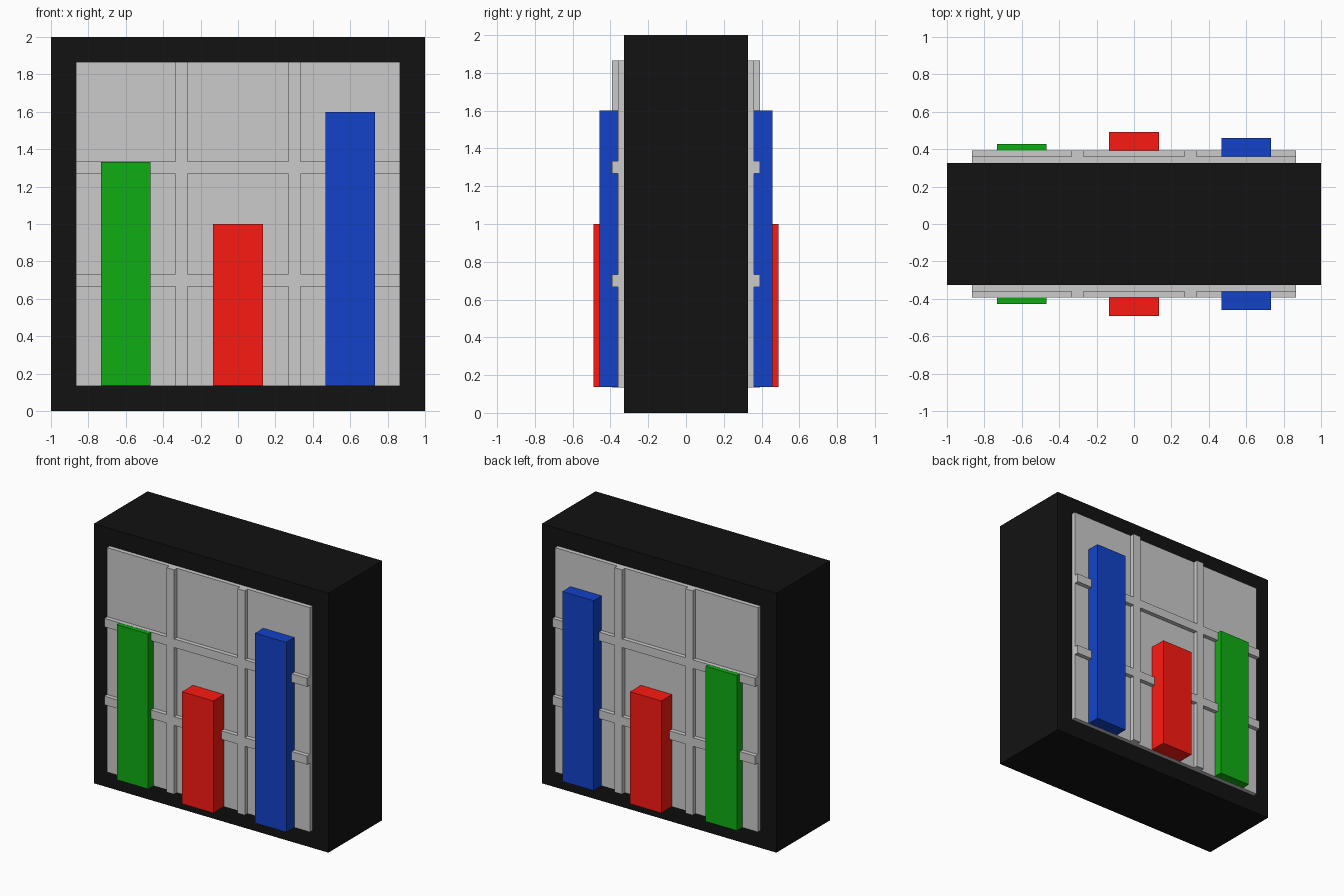
import bpy, bmesh

if "Cube" in bpy.data.objects:
    bpy.data.objects.remove(bpy.data.objects["Cube"])

FACE, PLATE, RIB = 0.327, 0.36, 0.393   # depth of body, panel and ribs


def finish(name, bm, color=None, mirror=True):
    bmesh.ops.recalc_face_normals(bm, faces=bm.faces)
    me = bpy.data.meshes.new(name)
    bm.to_mesh(me)
    bm.free()
    ob = bpy.data.objects.new(name, me)
    bpy.context.collection.objects.link(ob)
    if color:
        mat = bpy.data.materials.new(name + "_paint")
        mat.diffuse_color = (*color, 1)
        mat.use_nodes = True
        mat.node_tree.nodes["Principled BSDF"].inputs["Base Color"].default_value = mat.diffuse_color
        me.materials.append(mat)
    if mirror:  # same relief on the back
        mod = ob.modifiers.new("back_side", 'MIRROR')
        mod.use_axis = (False, True, False)
    return ob


def box(name, x0, x1, y0, y1, z0, z1, color, mirror=True):
    bm = bmesh.new()
    bmesh.ops.create_cube(bm, size=1)
    for v in bm.verts:
        v.co = (x1 if v.co.x > 0 else x0,
                y1 if v.co.y > 0 else y0,
                z1 if v.co.z > 0 else z0)
    return finish(name, bm, color, mirror)


# Black casing
box("casing", -1, 1, -FACE, FACE, 0, 2, (0.006, 0.006, 0.006), False)

# Grey panel with raised grid ribs, as one stepped sheet
xs = [-0.865, -0.333, -0.269, 0.269, 0.333, 0.865]
zs = [0.135, 0.667, 0.733, 1.267, 1.333, 1.865]
bm = bmesh.new()
grid = [[bm.verts.new((x, -FACE, z)) for z in zs] for x in xs]
ribs = []
for i in range(5):
    for j in range(5):
        f = bm.faces.new((grid[i][j], grid[i + 1][j],
                          grid[i + 1][j + 1], grid[i][j + 1]))
        if i % 2 or j % 2:
            ribs.append((xs[i] + xs[i + 1], zs[j] + zs[j + 1]))


def raise_faces(faces, depth):
    new = bmesh.ops.extrude_face_region(bm, geom=faces)["geom"]
    for v in new:
        if isinstance(v, bmesh.types.BMVert):
            v.co.y = -depth
    bmesh.ops.delete(bm, geom=[f for f in faces if f.is_valid], context='FACES')
    return [f for f in new if isinstance(f, bmesh.types.BMFace)]


top = raise_faces(bm.faces[:], PLATE)


def is_rib(f):
    c = f.calc_center_bounds() * 2
    return any(abs(c.x - x) + abs(c.z - z) < 1e-3 for x, z in ribs)


raise_faces([f for f in top if is_rib(f)], RIB)
finish("grid_panel", bm)

# Coloured chart bars
for name, x, depth, height, color in (
        ("green_bar", -0.6, 0.427, 1.332, (0.005, 0.42, 0.007)),
        ("red_bar", 0.0, 0.491, 1.0, (0.98, 0.01, 0.006)),
        ("blue_bar", 0.6, 0.459, 1.6, (0.006, 0.055, 0.58))):
    box(name, x - 0.133, x + 0.133, -depth, -FACE - 0.01, 0.136, height, color)
